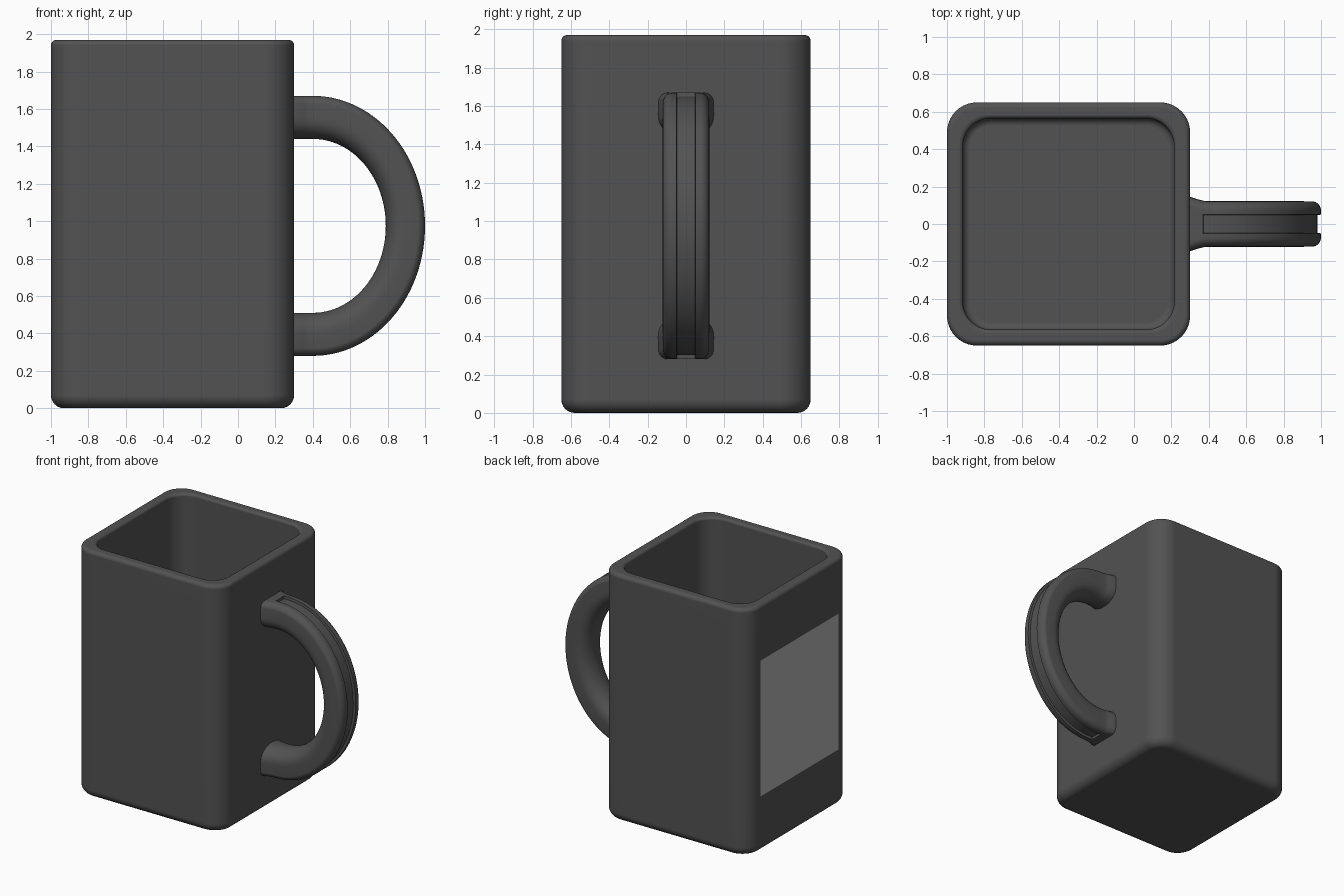
import bpy, bmesh, math

if "Cube" in bpy.data.objects:
    bpy.data.objects.remove(bpy.data.objects["Cube"])

def material(name, v):
    m = bpy.data.materials.new(name)
    m.diffuse_color = (v, v, v, 1)
    m.use_nodes = True
    m.node_tree.nodes["Principled BSDF"].inputs["Base Color"].default_value = m.diffuse_color
    return m

charcoal = material("charcoal", 0.085)
panel_grey = material("panel grey", 0.45)

CX, HALF, H, R, WALL = -0.35, 0.65, 1.97, 0.16, 0.085
LABEL_Z = (0.45, 1.53)

def rounded_square(inset, z, r, seg=10):
    h = HALF - inset
    pts = []
    for k, (sx, sy) in enumerate([(1, 1), (-1, 1), (-1, -1), (1, -1)]):
        for i in range(seg + 1):
            a = math.pi / 2 * (k + i / seg)
            pts.append((CX + sx * (h - r) + r * math.cos(a), sy * (h - r) + r * math.sin(a), z))
    return pts

def arc(ci, cz, r, a0, a1, n=6):
    """Quarter fillet in (inset, z) space."""
    return [(ci + r * math.cos(math.radians(a0 + (a1 - a0) * i / n)),
             cz + r * math.sin(math.radians(a0 + (a1 - a0) * i / n))) for i in range(n + 1)]

def loft(name, rings, mats, smooth_angle):
    bm = bmesh.new()
    loops = [[bm.verts.new(p) for p in ring] for ring in rings]
    for a, b in zip(loops, loops[1:]):
        n = len(a)
        for i in range(n):
            bm.faces.new((a[i], a[(i + 1) % n], b[(i + 1) % n], b[i]))
    bm.faces.new(loops[0][::-1])
    bm.faces.new(loops[-1])
    bmesh.ops.recalc_face_normals(bm, faces=bm.faces)
    me = bpy.data.meshes.new(name)
    bm.to_mesh(me)
    bm.free()
    ob = bpy.data.objects.new(name, me)
    bpy.context.collection.objects.link(ob)
    for m in mats:
        me.materials.append(m)
    bpy.ops.object.select_all(action='DESELECT')
    bpy.context.view_layer.objects.active = ob
    ob.select_set(True)
    bpy.ops.object.shade_smooth_by_angle(angle=math.radians(smooth_angle))
    wn = ob.modifiers.new("weighted normals", 'WEIGHTED_NORMAL')
    wn.keep_sharp = True
    return ob

# Mug body: outer skin from the base up, over the rim, down to the inner floor
outer = arc(0.07, 0.07, 0.07, 270, 180) + [(0, z) for z in LABEL_Z] + arc(0.03, H - 0.03, 0.03, 180, 90)
inner = arc(WALL - 0.02, H - 0.02, 0.02, 90, 0) + arc(WALL + 0.04, 0.14, 0.04, 180, 270)
rings = [rounded_square(d, z, R - d) for d, z in outer]
rings += [rounded_square(d, z, 0.15 + min(0, WALL - d)) for d, z in inner]
body = loft("mug_body", rings, [charcoal, panel_grey], 40)

# Pale panel on the flat part of the left wall
for f in body.data.polygons:
    c = f.center
    if f.normal.x < -0.999 and c.x < CX - HALF + 0.001 and LABEL_Z[0] < c.z < LABEL_Z[1]:
        f.material_index = 1

# Handle: section between an inner and an outer ellipse, grooved along the outside
HX, HZ = 0.40, 0.975
OUT, INN = (0.60, 0.695), (0.39, 0.465)
GROOVE_Y = 0.05

def section(width, groove):
    """(u, y) points, u = 0 on the inner side and 1 on the outer side."""
    pts = []
    for i in range(-12, 13):          # rounded underside and sides
        a = math.pi / 2 * i / 12
        y, u = math.sin(a), 0.5 - 0.5 * math.cos(a) ** 0.85
        pts.append((u, y * width))
    for i in range(1, 7):             # tighter outer corner
        a = math.pi / 2 * i / 6
        pts.append((0.76 + 0.24 * math.sin(a), width - 0.05 + 0.05 * math.cos(a)))
    g = 1 - groove
    pts += [(1, GROOVE_Y), (g, GROOVE_Y - 0.002), (g, -GROOVE_Y + 0.002), (1, -GROOVE_Y)]
    for i in range(6, 0, -1):
        a = math.pi / 2 * i / 6
        pts.append((0.76 + 0.24 * math.sin(a), -(width - 0.05 + 0.05 * math.cos(a))))
    return pts

def handle_ring(x0, t, width, groove):
    c, s = math.cos(t), math.sin(t)
    return [(x0 + (INN[0] + (OUT[0] - INN[0]) * u) * c, y,
             HZ + (INN[1] + (OUT[1] - INN[1]) * u) * s) for u, y in section(width, groove)]

# Flared roots run into the wall, then the bow sweeps half a turn
root = [(0.25, 0.148, 0.002), (0.30, 0.145, 0.002), (0.34, 0.132, 0.002),
        (0.37, 0.125, 0.002), (0.372, 0.124, 0.09)]
q = math.pi / 2
hr = [handle_ring(x, q, w, g) for x, w, g in root]
N = 56
hr += [handle_ring(HX, q - math.pi * i / N, 0.122, 0.09) for i in range(N + 1)]
hr += [handle_ring(x, -q, w, g) for x, w, g in reversed(root)]
loft("handle", hr, [charcoal], 40)
